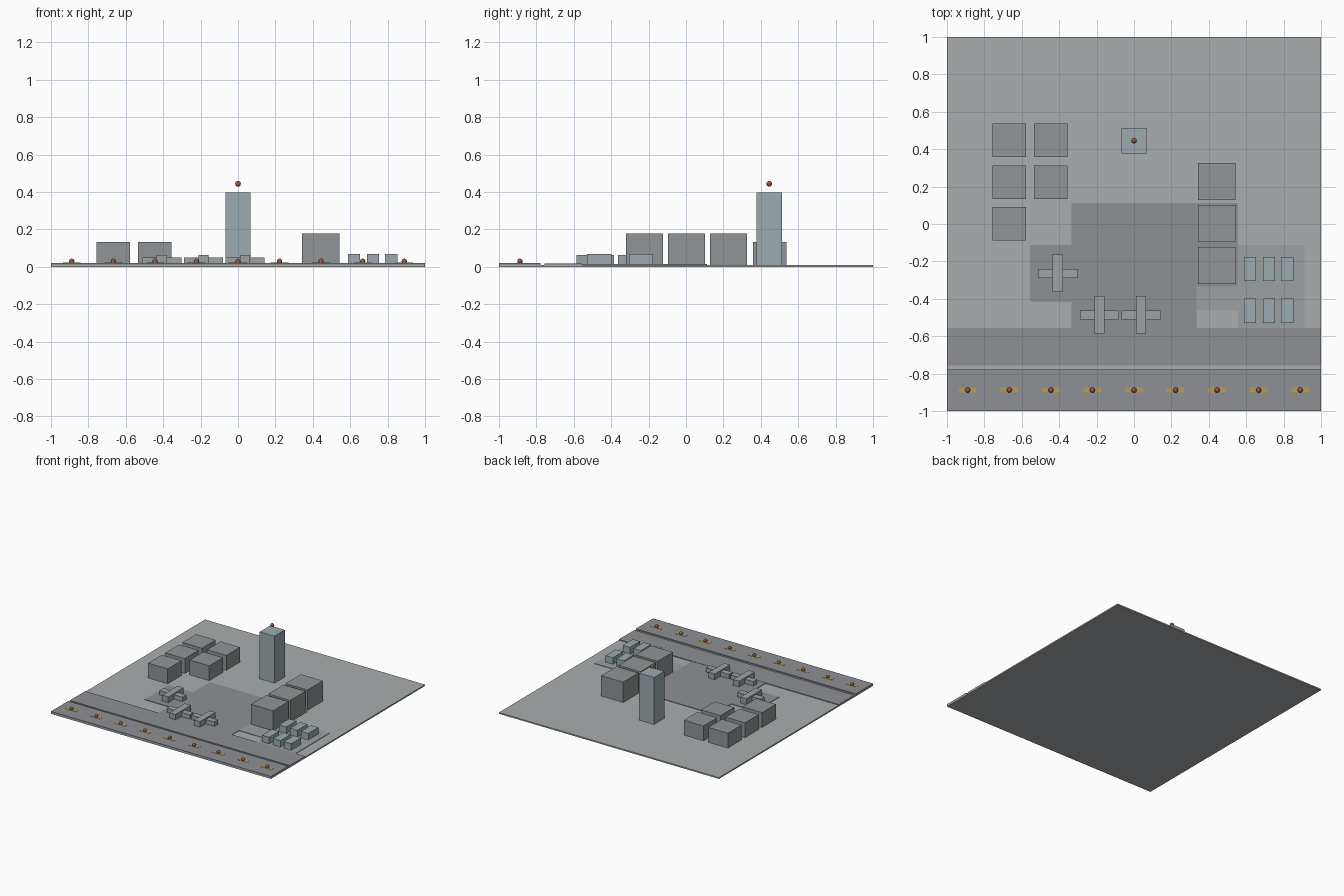
import bpy

if "Cube" in bpy.data.objects:
    bpy.data.objects.remove(bpy.data.objects["Cube"])


def material(name, rgb):
    m = bpy.data.materials.new(name)
    m.diffuse_color = (*rgb, 1)
    m.use_nodes = True
    m.node_tree.nodes["Principled BSDF"].inputs["Base Color"].default_value = m.diffuse_color
    return m


GROUND = material("concrete", (0.40, 0.42, 0.43))
ASPHALT = material("asphalt", (0.27, 0.28, 0.295))
PAVING = material("paving", (0.34, 0.355, 0.365))
HALL = material("hall_grey", (0.28, 0.30, 0.31))
GLASS = material("blue_grey", (0.34, 0.41, 0.44))
PLANE = material("plane_grey", (0.34, 0.36, 0.37))
YELLOW = material("marking_yellow", (0.45, 0.34, 0.10))
RED = material("lamp_red", (0.33, 0.09, 0.06))

G = 0.011   # ground top
A = 0.015   # apron top
R = 0.020   # runway top


def box(name, x0, x1, y0, y1, z0, z1, mat):
    bpy.ops.mesh.primitive_cube_add(size=1, location=((x0 + x1) / 2, (y0 + y1) / 2, (z0 + z1) / 2))
    o = bpy.context.object
    o.name = name
    o.scale = (x1 - x0, y1 - y0, z1 - z0)
    o.data.materials.append(mat)
    return o


def block(name, x, y, w, d, z0, z1, mat):
    return box(name, x - w / 2, x + w / 2, y - d / 2, y + d / 2, z0, z1, mat)


def lamp(name, x, y, z, r):
    bpy.ops.mesh.primitive_uv_sphere_add(segments=12, ring_count=8, radius=r, location=(x, y, z))
    o = bpy.context.object
    o.name = name
    o.data.materials.append(RED)
    bpy.ops.object.shade_smooth()


# Ground slab and paved strips
box("ground", -1, 1, -1, 1, 0, G, GROUND)
box("runway", -1, 1, -1, -0.777, G, R, ASPHALT)
box("taxiway", -1, 1, -0.756, -0.556, G, 0.017, ASPHALT)
box("apron", -0.333, 0.333, -0.556, 0.111, G, A, ASPHALT)
box("terminal_apron", 0.333, 0.556, -0.333, 0.111, G, A, ASPHALT)
box("side_apron", -0.556, -0.333, -0.417, -0.111, G, A, ASPHALT)
box("car_park", 0.556, 0.911, -0.556, -0.111, G, A, PAVING)
box("car_park_access", 0.333, 0.556, -0.462, -0.333, G, A, PAVING)

# Runway markings and lights
for i in range(-4, 5):
    x = i * 0.2222
    block("runway_marking", x, -0.888, 0.095, 0.027, R, R + 0.002, YELLOW)
    lamp("runway_light", x, -0.888, 0.030, 0.014)

# Hangars: full left column, two in the right column
for x, y in [(-0.667, 0.447), (-0.667, 0.224), (-0.667, 0.002), (-0.445, 0.447), (-0.445, 0.224)]:
    block("hangar", x, y, 0.178, 0.178, G, 0.133, HALL)

# Terminal halls
for y in (0.226, 0.002, -0.222):
    block("terminal_hall", 0.443, y, 0.2, 0.198, G, 0.178, HALL)

# Control tower with beacon floating above
block("control_tower", 0, 0.445, 0.134, 0.134, G, 0.397, GLASS)
lamp("tower_beacon", 0, 0.445, 0.444, 0.015)

# Parked aeroplanes: fuselage and wing blocks
for x, y in [(-0.407, -0.264), (-0.185, -0.486), (0.037, -0.486)]:
    block("fuselage", x, y, 0.055, 0.2, A, 0.062, PLANE)
    block("wings", x, y, 0.21, 0.049, A, 0.051, PLANE)

# Vehicles in two rows
for x in (0.620, 0.722, 0.820):
    for y in (-0.241, -0.463):
        block("vehicle", x, y, 0.066, 0.13, A, 0.069, GLASS)
